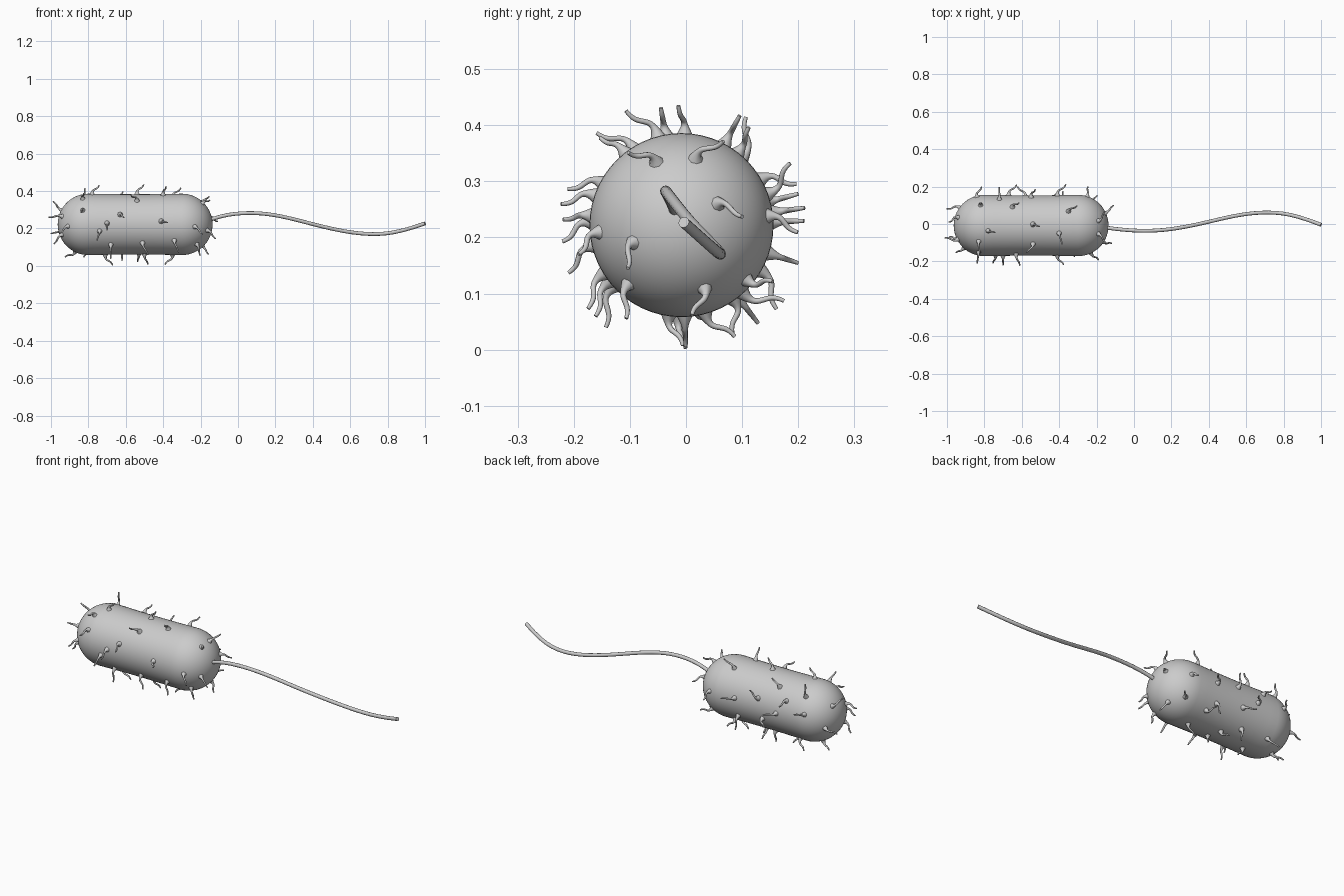
import bpy, bmesh, random
from math import sin, cos, pi, radians, sqrt
from mathutils import Vector

if "Cube" in bpy.data.objects:
    bpy.data.objects.remove(bpy.data.objects["Cube"])

random.seed(4)
CY, CZ, R = -0.008, 0.222, 0.164      # body axis and radius
X0, X1 = -0.80, -0.30                 # ends of the straight section


def curve_object(name, paths, sides):
    """Tapered tubes: each path is a list of (point, radius)."""
    cu = bpy.data.curves.new(name, 'CURVE')
    cu.dimensions = '3D'
    cu.bevel_depth = 1.0
    cu.bevel_resolution = sides
    cu.use_fill_caps = True
    for path in paths:
        sp = cu.splines.new('NURBS')
        sp.points.add(len(path) - 1)
        for p, (co, r) in zip(sp.points, path):
            p.co = (*co, 1)
            p.radius = r
        sp.order_u = 4
        sp.use_endpoint_u = True
        sp.resolution_u = 4
    ob = bpy.data.objects.new(name, cu)
    bpy.context.collection.objects.link(ob)
    bpy.ops.object.select_all(action='DESELECT')
    bpy.context.view_layer.objects.active = ob
    ob.select_set(True)
    bpy.ops.object.convert(target='MESH')
    bpy.ops.object.shade_smooth_by_angle(angle=radians(50))


# Capsule body, lathed around its long axis with a very slight waist
prof = [(X0 - R * cos(a), R * sin(a)) for a in [pi / 2 * i / 14 for i in range(15)]]
prof += [(X0 + (X1 - X0) * i / 10, R - 0.003 * sin(pi * i / 10)) for i in range(1, 10)]
prof += [(X1 + R * sin(a), R * cos(a)) for a in [pi / 2 * i / 14 for i in range(15)]]
bm = bmesh.new()
vs = [bm.verts.new((x, CY + r, CZ)) for x, r in prof]
edges = [bm.edges.new(p) for p in zip(vs, vs[1:])]
bmesh.ops.spin(bm, geom=vs + edges, cent=(0, CY, CZ), axis=(1, 0, 0),
               angle=2 * pi, steps=56)
bmesh.ops.remove_doubles(bm, verts=bm.verts, dist=0.0005)
bmesh.ops.recalc_face_normals(bm, faces=bm.faces)
me = bpy.data.meshes.new("cell_body")
bm.to_mesh(me)
bm.free()
body = bpy.data.objects.new("cell_body", me)
bpy.context.collection.objects.link(body)
for p in me.polygons:
    p.use_smooth = True

# Long wavy tail
tail = [(-0.18, -0.015, 0.235), (-0.10, -0.027, 0.268), (0.03, -0.041, 0.289),
        (0.20, -0.031, 0.276), (0.38, 0.006, 0.228), (0.56, 0.052, 0.183),
        (0.75, 0.070, 0.161), (0.88, 0.043, 0.185), (1.0, -0.004, 0.227)]
curve_object("tail", [[(p, 0.010) for p in tail]], 4)

# Hairs: base x, angle around the body (0 back, 90 top, 180 front),
# and lean direction on the surface (0 = toward the tail)
HAIRS = [
    (-.83, 152, 90), (-.70, 178, 90), (-.63, 161, 60), (-.54, 128, 150),
    (-.41, 174, 20), (-.74, 193, 110), (-.68, 222, 90), (-.51, 218, 50),
    (-.34, 212, 60), (-.91, 185, 110), (-.23, 185, 60), (-.22, 228, 100),
    (-.78, 100, 0), (-.65, 52, 20), (-.54, 88, 20), (-.40, 105, 70),
    (-.35, 62, 0), (-.82, 48, 80), (-.83, 122, 70),
    (-.84, 15, 0), (-.72, 30, 270), (-.67, 2, 0), (-.55, 20, 60),
    (-.41, 8, 0), (-.42, 330, 270), (-.25, 6, 250), (-.58, 342, 180),
    (-.71, 268, 20), (-.53, 285, 100), (-.50, 262, 60), (-.35, 272, 180),
    (-.62, 305, 270), (-.38, 312, 90), (-.78, 308, 180), (-.87, 280, 150),
    (-.24, 320, 45), (-.94, 150, 180), (-.94, 220, 90), (-.94, 60, 90),
    (-.93, 340, 200), (-.155, 30, 270), (-.165, 200, 80), (-.19, 78, 270),
    (-.19, 112, 80), (-.19, 290, 270)]


def hair(x, ang, lean):
    a = radians(ang)
    radial = Vector((0, cos(a), sin(a)))
    around = Vector((0, -sin(a), cos(a)))
    core = min(max(x, X0), X1)
    c = (x - core) / R
    s = sqrt(1 - c * c)
    n = Vector((c, 0, 0)) + radial * s
    along = Vector((s, 0, 0)) - radial * c
    t = along * cos(radians(lean)) + around * sin(radians(lean))
    base = Vector((core, CY, CZ)) + n * R
    k = random.uniform(0.85, 1.1)
    steps = [(-.006, 0, .016), (.006, 0, .010), (.016, .002, .0055), (.026, .008, .005),
             (.032, .024, .0048), (.040, .036, .0043), (.054, .042, .0035)]
    return [(base + (n * u + t * v) * k, r) for u, v, r in steps]


curve_object("surface_hairs", [hair(*h) for h in HAIRS], 2)
